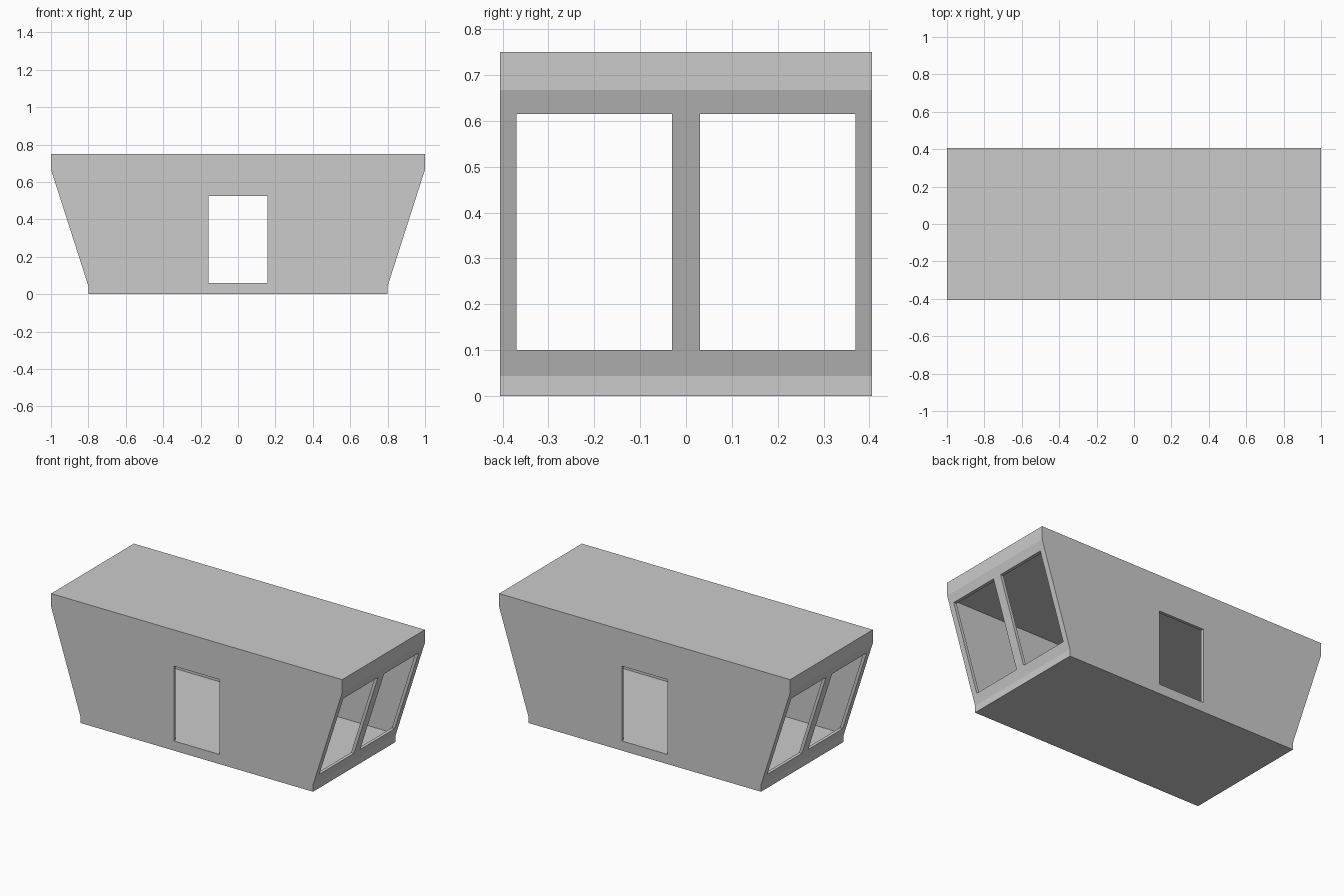
import bpy, bmesh

if "Cube" in bpy.data.objects:
    bpy.data.objects.remove(bpy.data.objects["Cube"])

HALF_Y = 0.406   # half depth of the cabin
WALL = 0.018     # wall thickness
FLOOR, CEIL = 0.06, 0.64


def slant_x(z):
    """Outer x of the sloping end wall at height z."""
    return 0.8 + 0.2 * (z - 0.043) / (0.667 - 0.043)


def prism(name, half_profile, half_y):
    """Extrude a mirrored x-z profile along y."""
    pts = half_profile + [(-x, z) for x, z in reversed(half_profile)]
    bm = bmesh.new()
    face = bm.faces.new([bm.verts.new((x, -half_y, z)) for x, z in pts])
    new = bmesh.ops.extrude_face_region(bm, geom=[face])["geom"]
    verts = [v for v in new if isinstance(v, bmesh.types.BMVert)]
    bmesh.ops.translate(bm, verts=verts, vec=(0, 2 * half_y, 0))
    bmesh.ops.recalc_face_normals(bm, faces=bm.faces)
    mesh = bpy.data.meshes.new(name)
    bm.to_mesh(mesh)
    bm.free()
    obj = bpy.data.objects.new(name, mesh)
    bpy.context.collection.objects.link(obj)
    return obj


def box(name, lo, hi):
    """Axis-aligned box between two corners."""
    bpy.ops.mesh.primitive_cube_add(
        size=1, location=[(a + b) / 2 for a, b in zip(lo, hi)])
    obj = bpy.context.object
    obj.name = name
    obj.scale = [b - a for a, b in zip(lo, hi)]
    bpy.ops.object.transform_apply(location=True, rotation=False, scale=True)
    return obj


# Outer shell with outward sloping ends
cabin = prism("cabin_shell",
              [(0.8, 0), (0.8, 0.043), (1, 0.667), (1, 0.75)], HALF_Y)

# Room cavity, door passage front to back, and two window openings per end
cutters = [
    prism("room_cutter", [(slant_x(z) - 0.02, z) for z in (FLOOR, CEIL)],
          HALF_Y - WALL),
    box("door_cutter", (-0.157, -0.6, FLOOR), (0.157, 0.6, 0.525)),
]
for side in (-1, 1):
    y0, y1 = sorted((side * 0.03, side * 0.37))
    cutters.append(box("window_cutter", (-1.2, y0, 0.1), (1.2, y1, 0.615)))

bpy.context.view_layer.objects.active = cabin
for cutter in cutters:
    cutter.hide_render = True
    mod = cabin.modifiers.new(cutter.name, "BOOLEAN")
    mod.operation = "DIFFERENCE"
    mod.solver = "EXACT"
    mod.object = cutter
    bpy.ops.object.modifier_apply(modifier=mod.name)
for cutter in cutters:
    bpy.data.objects.remove(cutter)
